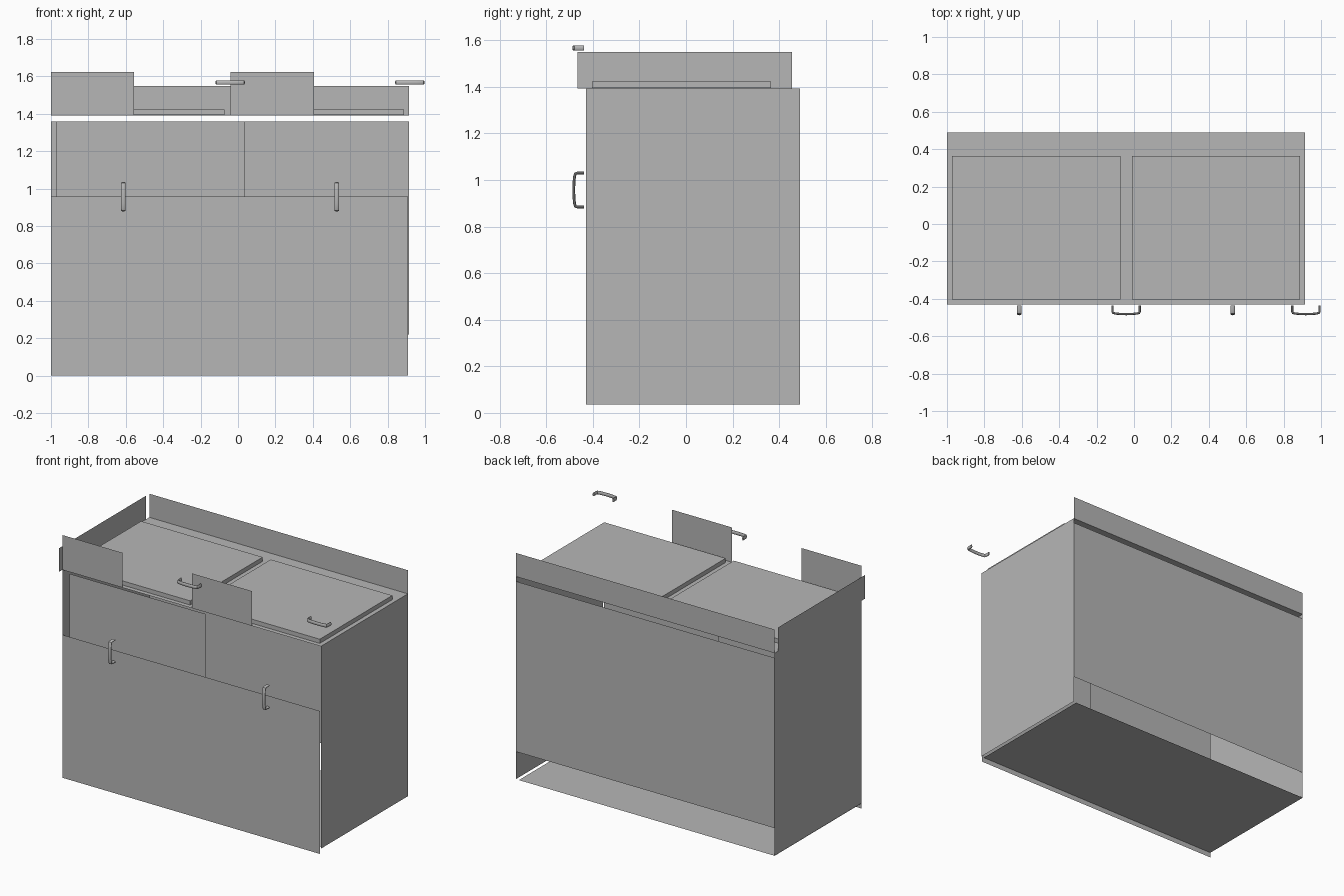
import bpy, bmesh, math
from mathutils import Vector

if "Cube" in bpy.data.objects:
    bpy.data.objects.remove(bpy.data.objects["Cube"])

grey = bpy.data.materials.new("plain_grey")
grey.diffuse_color = (0.47, 0.47, 0.47, 1)
grey.use_nodes = True
grey.node_tree.nodes["Principled BSDF"].inputs["Base Color"].default_value = grey.diffuse_color

L, R, F, B = -1.0, 0.915, -0.43, 0.49      # cabinet left, right, front, back
BASE, TOP = 0.037, 1.392


def finish(name, bm):
    mesh = bpy.data.meshes.new(name)
    bm.to_mesh(mesh)
    bm.free()
    mesh.materials.append(grey)
    ob = bpy.data.objects.new(name, mesh)
    bpy.context.collection.objects.link(ob)
    return ob


def sheet(name, axis, at, a, b, flip=False):
    """Thin rectangle perpendicular to an axis; a, b are ranges on the other two axes."""
    bm = bmesh.new()
    vs = []
    for u, v in ((a[0], b[0]), (a[1], b[0]), (a[1], b[1]), (a[0], b[1])):
        co = [u, v]
        co.insert(axis, at)
        vs.append(bm.verts.new(co))
    f = bm.faces.new(vs)
    if flip:
        f.normal_flip()
    return finish(name, bm)


def box(name, x, y, z):
    bm = bmesh.new()
    bmesh.ops.create_cube(bm, size=1)
    for v in bm.verts:
        v.co = [r[0] + (c + 0.5) * (r[1] - r[0]) for c, r in zip(v.co, (x, y, z))]
    return finish(name, bm)


def handle(name, x, z, upright):
    """Bowed bar handle: an oval section swept along a path in (length, outward)."""
    half = [(-0.073, 0.0), (-0.073, 0.030), (-0.070, 0.038), (-0.060, 0.041),
            (-0.035, 0.044)]
    path = half + [(0, 0.045)] + [(-t, o) for t, o in reversed(half)]
    pts = [Vector(p) for p in path]
    n = 10
    bm = bmesh.new()
    rings = []
    for i, p in enumerate(pts):
        d = (pts[min(i + 1, len(pts) - 1)] - pts[max(i - 1, 0)]).normalized()
        nrm = Vector((-d.y, d.x))
        ring = []
        for k in range(n):
            a = 2 * math.pi * k / n
            q = p + nrm * 0.006 * math.cos(a)
            w = 0.012 * math.sin(a)
            co = (x + w, -0.437 - q.y, z + q.x) if upright else (x + q.x, -0.437 - q.y, z + w)
            ring.append(bm.verts.new(co))
        rings.append(ring)
    for r0, r1 in zip(rings, rings[1:]):
        for k in range(n):
            bm.faces.new((r0[k], r0[(k + 1) % n], r1[(k + 1) % n], r1[k]))
    bm.faces.new(rings[0])
    bm.faces.new(rings[-1])
    bmesh.ops.recalc_face_normals(bm, faces=bm.faces[:])
    ob = finish(name, bm)
    bpy.context.view_layer.objects.active = ob
    ob.select_set(True)
    bpy.ops.object.shade_smooth_by_angle(angle=math.radians(40))
    ob.select_set(False)


# Carcass panels
sheet("left_side", 0, L, (F, B), (BASE, TOP), True)
sheet("right_side", 0, R, (F, B), (BASE, TOP))
sheet("back_panel", 1, B, (L, R), (0.22, 1.36), True)
sheet("bottom_panel", 2, BASE - 0.002, (L, 0.895), (F, B), True)
sheet("top_panel", 2, TOP, (L, R), (F, B))

# Front panels
sheet("lower_front", 1, F, (L, 0.909), (0, 0.957))
sheet("inner_door", 1, -0.395, (-0.973, 0.0375), (BASE, 1.36))

# Upstands around the top
sheet("back_upstand", 1, B, (L, R), (TOP, 1.55), True)
sheet("left_upstand", 0, L, (-0.465, 0.455), (TOP, 1.55), True)
for i, x in enumerate((-1.0, -0.04)):
    sheet(f"front_upstand_{i + 1}", 1, F, (x, x + 0.445), (TOP, 1.625))

# Two slabs on the top
for i, x in enumerate((-0.972, -0.012)):
    box(f"top_slab_{i + 1}", (x, x + 0.9), (-0.403, 0.364), (1.394, 1.422))

# Handles
for i, x in enumerate((-0.613, 0.528)):
    handle(f"upright_handle_{i + 1}", x, 0.957, True)
for i, x in enumerate((-0.042, 0.919)):
    handle(f"level_handle_{i + 1}", x, 1.567, False)
